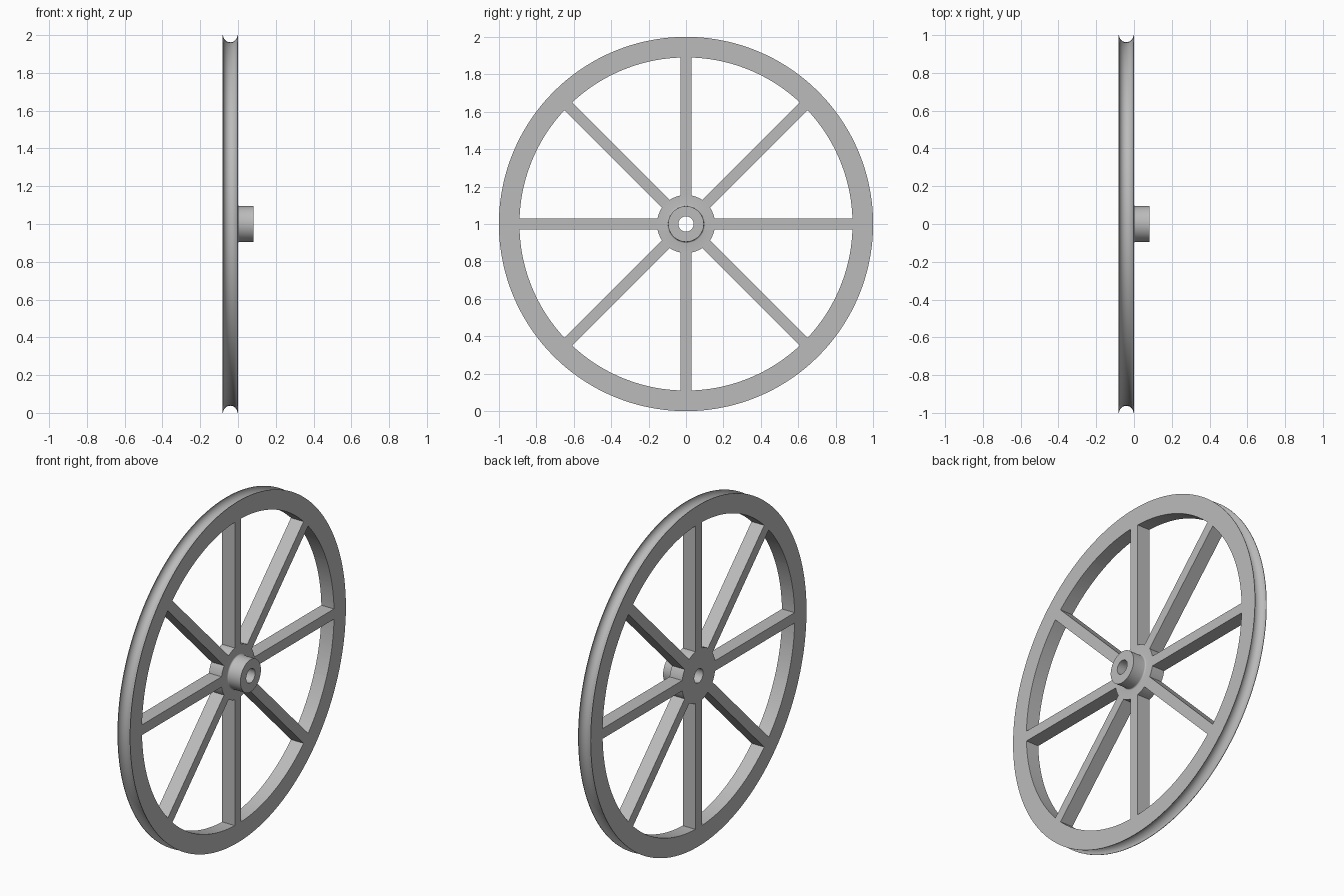
import bpy, bmesh, math
from mathutils import Vector

cube = bpy.data.objects.get("Cube")
if cube:
    bpy.data.objects.remove(cube, do_unlink=True)

WIDTH = 0.082        # rim thickness, and also the boss length
RIM_IN, HUB, BOSS, BORE = 0.89, 0.155, 0.095, 0.041
GROOVE, SPOKE_HALF, SPOKES, STEPS = 0.038, 0.03, 8, 144

grey = bpy.data.materials.new("plain grey")
grey.use_nodes = True
colour = (0.5, 0.5, 0.5, 1)
grey.diffuse_color = colour
grey.node_tree.nodes["Principled BSDF"].inputs["Base Color"].default_value = colour


def make_object(name, bm):
    bmesh.ops.recalc_face_normals(bm, faces=bm.faces)
    mesh = bpy.data.meshes.new(name)
    bm.to_mesh(mesh)
    bm.free()
    mesh.materials.append(grey)
    obj = bpy.data.objects.new(name, mesh)
    obj.location.z = 1
    bpy.context.collection.objects.link(obj)
    return obj


def lathe(name, profile):
    """Spin a closed (x, radius) outline around the x axis."""
    bm = bmesh.new()
    verts = [bm.verts.new((x, 0, r)) for x, r in profile]
    edges = [bm.edges.new((v, verts[i - 1])) for i, v in enumerate(verts)]
    bmesh.ops.spin(bm, geom=verts + edges, cent=(0, 0, 0), axis=(1, 0, 0),
                   angle=math.tau, steps=STEPS, use_merge=False)
    bmesh.ops.remove_doubles(bm, verts=bm.verts, dist=1e-5)
    return make_object(name, bm)


def arc(radius, count):
    """Points on one arc between two neighbouring spokes."""
    start = math.asin(SPOKE_HALF / radius)
    span = math.tau / SPOKES - 2 * start
    return [(radius, start + span * i / count) for i in range(count + 1)]


# Wheel body: bore, boss with a small fillet, web and a round rope groove
groove = [(-WIDTH / 2 + GROOVE * math.cos(a), 1 - GROOVE * math.sin(a))
          for a in (math.pi * i / 20 for i in range(21))]
fillet = [(0.008 - 0.008 * math.sin(a), BOSS + 0.008 - 0.008 * math.cos(a))
          for a in (math.pi / 2 * i / 4 for i in range(5))]
wheel = lathe("spoked_wheel", [(-WIDTH, BORE), (WIDTH, BORE), (WIDTH, BOSS)]
              + fillet + [(0, HUB), (0, RIM_IN), (0, 1)]
              + groove + [(-WIDTH, 1), (-WIDTH, RIM_IN), (-WIDTH, HUB)])

# Openings that leave the straight spokes standing
bm = bmesh.new()
for k in range(SPOKES):
    outline = arc(RIM_IN, 20) + arc(HUB, 6)[::-1]
    turn = k * math.tau / SPOKES
    face = bm.faces.new([bm.verts.new((-WIDTH - 0.02, r * math.cos(a + turn),
                                       r * math.sin(a + turn))) for r, a in outline])
    solid = bmesh.ops.extrude_face_region(bm, geom=[face], use_keep_orig=True)
    top = [v for v in solid["geom"] if isinstance(v, bmesh.types.BMVert)]
    bmesh.ops.translate(bm, verts=top, vec=Vector((WIDTH + 0.04, 0, 0)))
openings = make_object("spoke_openings", bm)
openings.hide_render = True

# Cut the openings and shade the round surfaces smooth
cut = wheel.modifiers.new("openings", 'BOOLEAN')
cut.operation, cut.solver, cut.object = 'DIFFERENCE', 'EXACT', openings
bpy.ops.object.select_all(action='DESELECT')
wheel.select_set(True)
bpy.context.view_layer.objects.active = wheel
bpy.ops.object.modifier_apply(modifier=cut.name)
bpy.data.objects.remove(openings, do_unlink=True)
bpy.ops.object.shade_smooth_by_angle(angle=math.radians(30))
